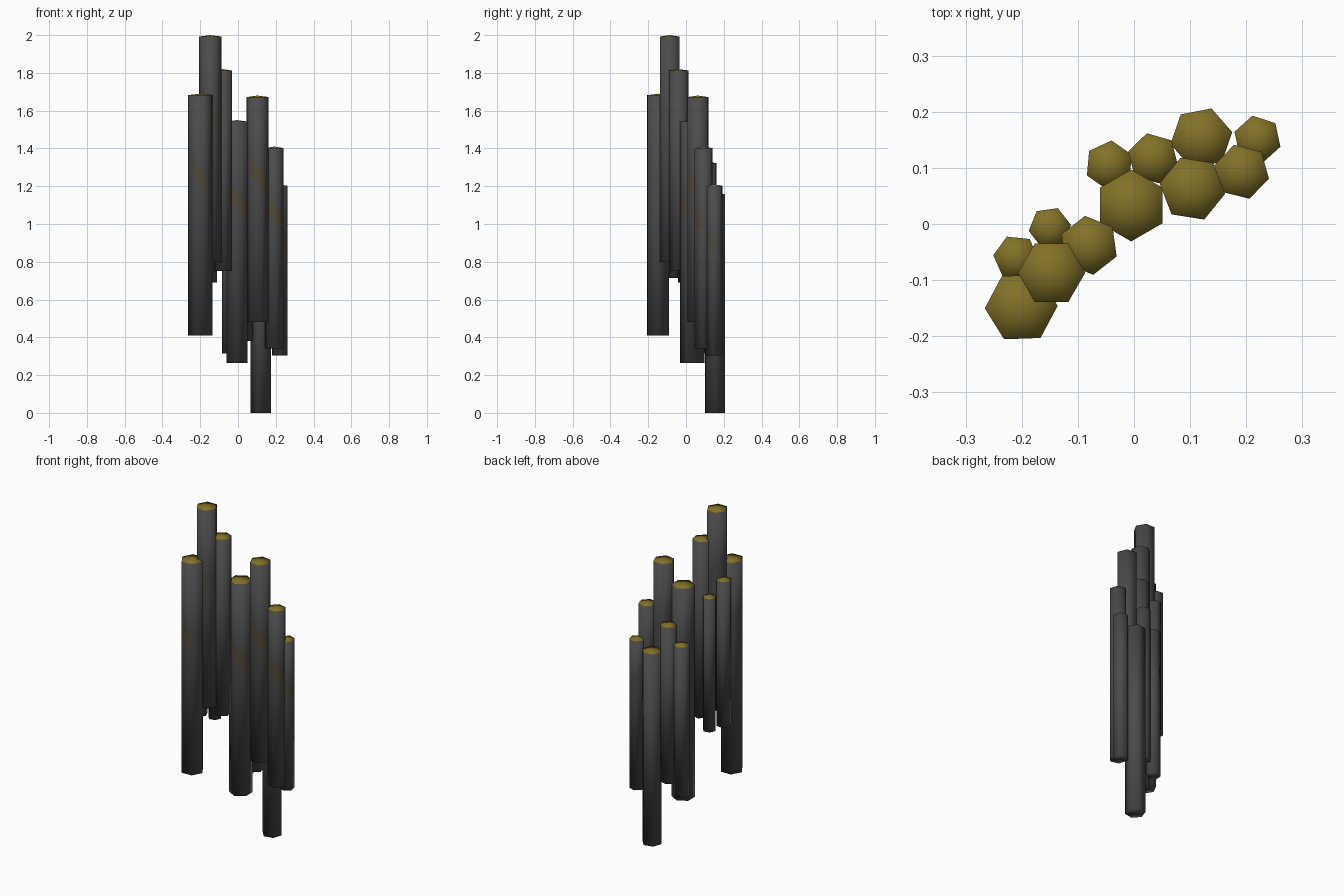
import bpy, bmesh, math
from mathutils import Vector

if "Cube" in bpy.data.objects:
    bpy.data.objects.remove(bpy.data.objects["Cube"])


def material(name, colour):
    m = bpy.data.materials.new(name)
    m.diffuse_color = (*colour, 1)
    m.use_nodes = True
    m.node_tree.nodes["Principled BSDF"].inputs["Base Color"].default_value = m.diffuse_color
    return m


STONE = material("dark grey stone", (0.07, 0.07, 0.072))
MOSS = material("olive moss", (0.22, 0.165, 0.02))
STAIN = material("brown stain", (0.085, 0.065, 0.035))

# x, y, radius, twist in degrees, bottom, top, stain height (0 = none)
COLUMNS = [
    (-0.201, -0.148, 0.065, 2, 0.41, 1.69, 1.25),
    (-0.147, -0.087, 0.060, 0, 0.80, 2.00, 1.58),
    (-0.080, -0.038, 0.053, 38, 0.75, 1.82, 0),
    (-0.210, -0.060, 0.041, 54, 0.715, 1.60, 0),
    (-0.150, -0.007, 0.038, 8, 0.69, 1.50, 0),
    (-0.005, 0.033, 0.064, 30, 0.265, 1.55, 1.13),
    (-0.044, 0.105, 0.044, 25, 0.315, 1.225, 0),
    (0.034, 0.117, 0.046, 44, 0.38, 1.33, 0),
    (0.104, 0.063, 0.059, 51, 0.48, 1.68, 1.26),
    (0.120, 0.153, 0.056, 11, 0.0, 1.165, 0),
    (0.192, 0.093, 0.050, 46, 0.34, 1.41, 1.06),
    (0.220, 0.151, 0.043, 42, 0.305, 1.21, 0.93),
]


def column(index, x, y, r, twist, z0, z1, stain):
    bm = bmesh.new()

    def ring(radius, z):
        return [bm.verts.new((x + radius * math.cos(a), y + radius * math.sin(a), z))
                for a in (math.radians(twist + 60 * i) for i in range(6))]

    low, high = ring(r, z0), ring(r, z1 - 0.008)
    bm.faces.new(low[::-1])
    peak = bm.verts.new((x, y, z1))
    for i in range(6):
        j = (i + 1) % 6
        bm.faces.new((low[i], low[j], high[j], high[i]))
        # slightly raised mossy cap
        bm.faces.new((high[i], high[j], peak)).material_index = 1

    # diagonal stain band on the front sides
    if stain:
        n = Vector((1.3, 0, 1)).normalized()
        half = 0.028
        centre = Vector((x, y, stain))
        for s in (-half, half):
            bmesh.ops.bisect_plane(bm, geom=bm.verts[:] + bm.edges[:] + bm.faces[:],
                                   plane_co=centre + n * s, plane_no=n)
        bm.normal_update()
        for f in bm.faces:
            if f.normal.y < -0.6 and abs((f.calc_center_median() - centre).dot(n)) < half:
                f.material_index = 2

    bm.normal_update()
    for f in bm.faces:
        f.smooth = True
    mesh = bpy.data.meshes.new(f"stone_column_{index}")
    bm.to_mesh(mesh)
    bm.free()
    for m in (STONE, MOSS, STAIN):
        mesh.materials.append(m)
    obj = bpy.data.objects.new(f"stone_column_{index}", mesh)
    bpy.context.collection.objects.link(obj)


for i, spec in enumerate(COLUMNS, 1):
    column(i, *spec)
